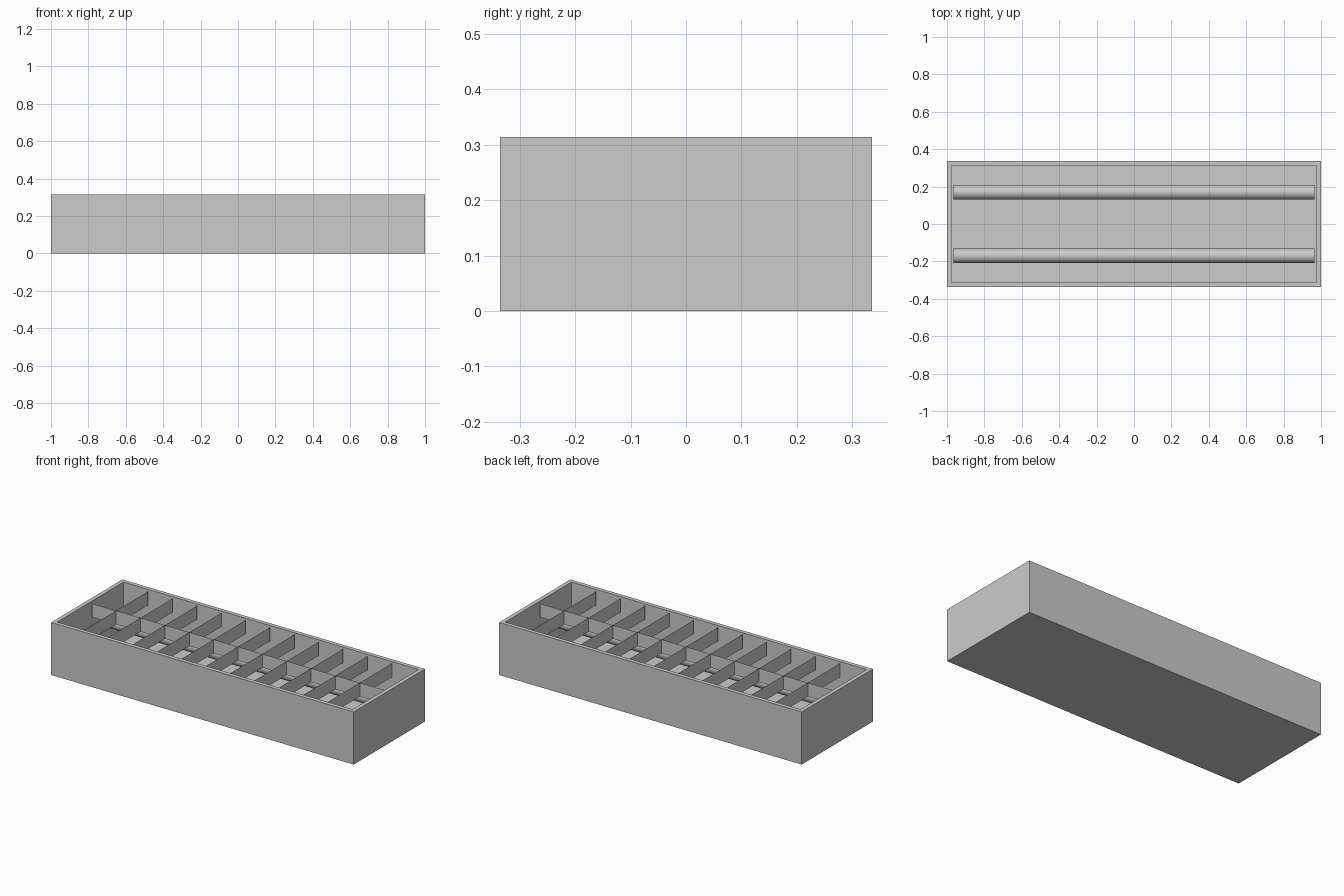
import bpy, bmesh, math
from mathutils import Matrix, Vector

cube = bpy.data.objects.get("Cube")
if cube:
    bpy.data.objects.remove(cube, do_unlink=True)

LENGTH, WIDTH, HEIGHT = 2.0, 0.672, 0.314
WALL = 0.034
INNER_X, INNER_Y = LENGTH / 2 - WALL, WIDTH / 2 - WALL
LOUVRE_TOP, LOUVRE_DEPTH, CELLS = 0.308, 0.082, 12

gray = bpy.data.materials.new("light gray metal")
gray.use_nodes = True
gray.diffuse_color = (0.6, 0.6, 0.6, 1)
gray.node_tree.nodes["Principled BSDF"].inputs["Base Color"].default_value = (0.6, 0.6, 0.6, 1)


def finish(name, bm):
    mesh = bpy.data.meshes.new(name)
    bm.to_mesh(mesh)
    bm.free()
    mesh.materials.append(gray)
    obj = bpy.data.objects.new(name, mesh)
    bpy.context.collection.objects.link(obj)
    return obj


# Housing: a box with its top inset and sunk to form an open tray
bm = bmesh.new()
bmesh.ops.create_cube(bm, size=1)
bmesh.ops.scale(bm, vec=(LENGTH, WIDTH, HEIGHT), verts=bm.verts)
bmesh.ops.translate(bm, vec=(0, 0, HEIGHT / 2), verts=bm.verts)
bm.normal_update()
top = max(bm.faces, key=lambda f: f.normal.z)
bmesh.ops.inset_region(bm, faces=[top], thickness=WALL)
floor = bmesh.ops.extrude_discrete_faces(bm, faces=[top])["faces"][0]
bmesh.ops.translate(bm, vec=(0, 0, WALL - HEIGHT), verts=floor.verts)
bmesh.ops.recalc_face_normals(bm, faces=bm.faces)
finish("housing", bm)


# Louvre grid: thin sheets, one lengthwise and the rest across
def sheet(bm, start, end):
    drop = Vector((0, 0, LOUVRE_DEPTH))
    a, b = Vector((*start, LOUVRE_TOP)), Vector((*end, LOUVRE_TOP))
    bm.faces.new([bm.verts.new(p) for p in (a, b, b - drop, a - drop)])


bm = bmesh.new()
sheet(bm, (-INNER_X, 0), (INNER_X, 0))
for i in range(1, CELLS):
    x = -INNER_X + 2 * INNER_X * i / CELLS
    sheet(bm, (x, -INNER_Y), (x, INNER_Y))
finish("louvre_grid", bm)

# Lamp tubes running between the end walls
for side, y in (("front", -0.17), ("back", 0.17)):
    bm = bmesh.new()
    bmesh.ops.create_cone(
        bm, cap_ends=True, segments=32, radius1=0.039, radius2=0.039, depth=2 * INNER_X,
        matrix=Matrix.Translation((0, y, 0.14)) @ Matrix.Rotation(math.pi / 2, 4, "Y"))
    for face in bm.faces:
        face.smooth = len(face.verts) == 4
    finish(side + "_tube", bm)
